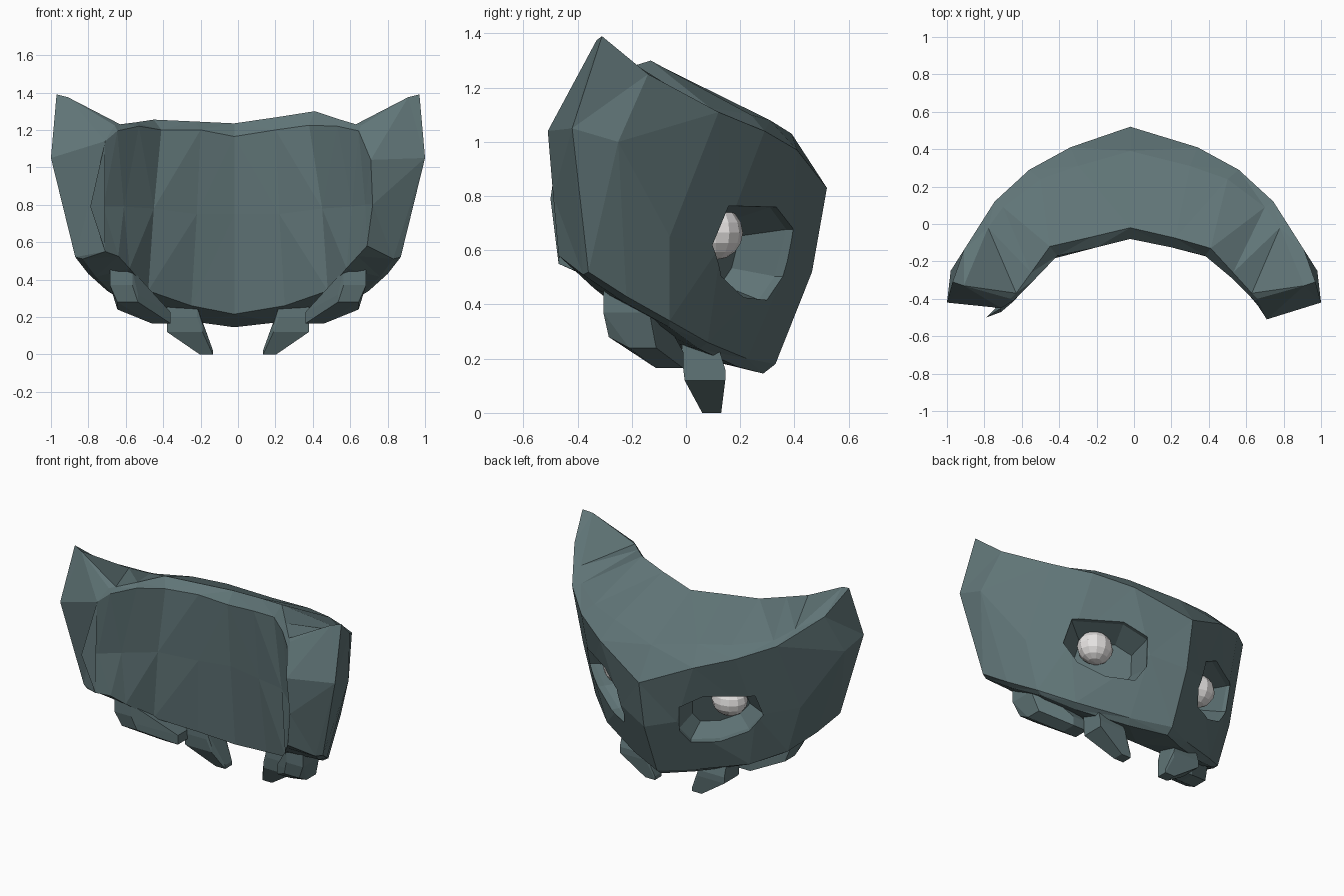
import bpy
import bmesh
from mathutils import Vector

default = bpy.data.objects.get("Cube")
if default:
    bpy.data.objects.remove(default, do_unlink=True)


def make_material(name, colour):
    material = bpy.data.materials.new(name)
    material.use_nodes = True
    material.diffuse_color = (*colour, 1)
    shader = material.node_tree.nodes["Principled BSDF"]
    shader.inputs["Base Color"].default_value = (*colour, 1)
    shader.inputs["Roughness"].default_value = 0.8
    return material


def finish(bm, name, material):
    """Turn a bmesh into a flat shaded object."""
    bmesh.ops.recalc_face_normals(bm, faces=bm.faces)
    mesh = bpy.data.meshes.new(name)
    bm.to_mesh(mesh)
    bm.free()
    mesh.materials.append(material)
    obj = bpy.data.objects.new(name, mesh)
    bpy.context.collection.objects.link(obj)
    return obj


def hull(points, name, material):
    """Wrap a set of points in a convex solid."""
    bm = bmesh.new()
    for point in points:
        bm.verts.new(point)
    result = bmesh.ops.convex_hull(bm, input=bm.verts)
    loose = [v for v in result["geom_interior"] if isinstance(v, bmesh.types.BMVert)]
    bmesh.ops.delete(bm, geom=loose, context="VERTS")
    return finish(bm, name, material)


def mirrored(point, side):
    return Vector((point[0] * side, point[1], point[2]))


def box_corners(centre, half):
    return [Vector(centre) + Vector((a * half[0], b * half[1], c * half[2]))
            for a in (-1, 1) for b in (-1, 1) for c in (-1, 1)]


grey_green = make_material("grey green shell", (0.117, 0.177, 0.184))
pale = make_material("pale eye", (0.8, 0.78, 0.77))

# Shell rails, each running from the middle line to the wing end
rim_top = [(-.02, -.02, 1.235), (.22, -.075, 1.27), (.41, -.13, 1.3),
           (.53, -.26, 1.26), (.63, -.37, 1.23), (.66, -.4, 1.225)]
brow = [(-.02, .39, 1.03), (.3, .31, 1.08), (.5, .24, 1.1),
        (.7, .09, 1.125), (.78, -.02, 1.18), (.91, -.33, 1.375)]
upper_edge = [(-.02, .52, .83), (.34, .41, .97), (.56, .29, 1.04),
              (.745, .12, 1.11), (.91, -.14, 1.25), (.97, -.31, 1.39)]
cheek = [(-.02, .465, .52), (.2, .385, .57), (.6, .13, .62),
         (.79, -.06, .65), (.98, -.25, 1), (1, -.42, 1.05)]
lower_edge = [(-.02, .33, .18), (.22, .225, .2), (.52, .08, .26),
              (.7, -.06, .34), (.8, -.22, .43), (.87, -.36, .52)]
lower_bevel = [(-.02, .285, .145), (.2, .19, .17), (.48, .05, .235),
               (.66, -.06, .315), (.76, -.24, .415), (.83, -.38, .51)]
inner_bottom = [(-.02, 0, .215), (.25, -.06, .26), (.48, -.19, .34),
                (.58, -.34, .46), (.64, -.41, .525), (.69, -.47, .58)]
inner_middle = [(-.02, -.05, .75), (.22, -.1, .75), (.45, -.19, .78),
                (.61, -.34, .79), (.68, -.43, .8), (.72, -.49, .8)]
inner_top = [(-.02, -.08, 1.165), (.2, -.125, 1.2), (.38, -.17, 1.225),
             (.53, -.295, 1.22), (.645, -.41, 1.195), (.71, -.51, 1.04)]
rails = [rim_top, brow, upper_edge, cheek, lower_edge, lower_bevel,
         inner_bottom, inner_middle, inner_top]

# The right side has a lower rim and a wider inner wall
right_rails = [list(rail) for rail in rails]
for rail, column, point in (
        (rim_top, 1, (.23, -.07, 1.245)), (rim_top, 2, (.45, -.12, 1.255)),
        (rim_top, 3, (.55, -.26, 1.24)), (inner_top, 2, (.41, -.17, 1.2)),
        (inner_top, 5, (.71, -.45, 1.14)), (inner_middle, 4, (.72, -.43, .79)),
        (inner_middle, 5, (.79, -.5, .79)), (inner_bottom, 5, (.71, -.47, .55))):
    right_rails[rails.index(rail)][column] = point

# Loft the cross sections from wing to wing
right_sections = list(zip(*right_rails))[:0:-1]
sweep = [(s, -1) for s in right_sections] + [(s, 1) for s in zip(*rails)]
bm = bmesh.new()
rings = [[bm.verts.new(mirrored(p, side)) for p in section]
         for section, side in sweep]
count = len(rails)
for first, second in zip(rings, rings[1:]):
    for i in range(count):
        j = (i + 1) % count
        bm.faces.new((first[i], first[j], second[j], second[i]))

# Cap each wing with an upper and a lower face that meet in a ridge
ridge = rails.index(cheek)
for ring in (rings[0], rings[-1]):
    bm.faces.new(ring[:ridge + 1] + ring[-1:])
    bm.faces.new(ring[ridge:])
bmesh.ops.triangulate(bm, faces=bm.faces, quad_method="SHORT_EDGE")
shell = finish(bm, "mask_shell", grey_green)

# Eye sockets: a slanted outline, straight at the rim and tapered to the floor
socket_outline = [(-.22, .17), (.1, .165), (.25, .08), (.25, -.1),
                  (.18, -.19), (0, -.18), (-.18, -.1), (-.27, .02)]
socket_centre = Vector((.42, .25, .6))
outward = Vector((.56, .83, 0)).normalized()
along = Vector((-.83, .56, 0)).normalized()


def socket_point(u, v, depth, scale):
    lean = depth + v * scale * 0.3
    return (socket_centre + along * u * scale + outward * lean
            + Vector((0, 0, v * scale)))


for side in (-1, 1):
    points = [mirrored(socket_point(u, v, depth, scale), side)
              for depth, scale in ((.25, 1), (-.04, .96), (-.19, .66))
              for u, v in socket_outline]
    cutter = hull(points, "socket_cutter", grey_green)
    cutter.hide_render = True
    cut = shell.modifiers.new("socket", "BOOLEAN")
    cut.operation = "DIFFERENCE"
    cut.solver = "EXACT"
    cut.object = cutter
    bpy.context.view_layer.objects.active = shell
    bpy.ops.object.modifier_apply(modifier=cut.name)
    bpy.data.objects.remove(cutter, do_unlink=True)

# Eyes and teeth on both sides
fang = [((.3, .05, .23), (.08, .065, .03)),
        ((.285, .07, .14), (.095, .075, .02)),
        ((.17, .095, .012), (.035, .035, .012))]
outer_tooth = [((.625, -.22, .41), (.06, .085, .04)),
               ((.59, -.215, .3), (.055, .07, .02)),
               ((.6, -.16, .26), (.045, .05, .02)),
               ((.41, -.06, .195), (.05, .05, .03))]

for side, label in ((1, "left"), (-1, "right")):
    bm = bmesh.new()
    bmesh.ops.create_uvsphere(bm, u_segments=12, v_segments=8, radius=0.1)
    bmesh.ops.scale(bm, verts=bm.verts, vec=(1.12, 1, 1))
    bmesh.ops.translate(bm, verts=bm.verts, vec=mirrored((.395, .11, .665), side))
    finish(bm, label + "_eye", pale)
    for name, blocks in (("fang", fang), ("outer_tooth", outer_tooth)):
        points = [mirrored(p, side) for centre, half in blocks
                  for p in box_corners(centre, half)]
        hull(points, label + "_" + name, grey_green)
